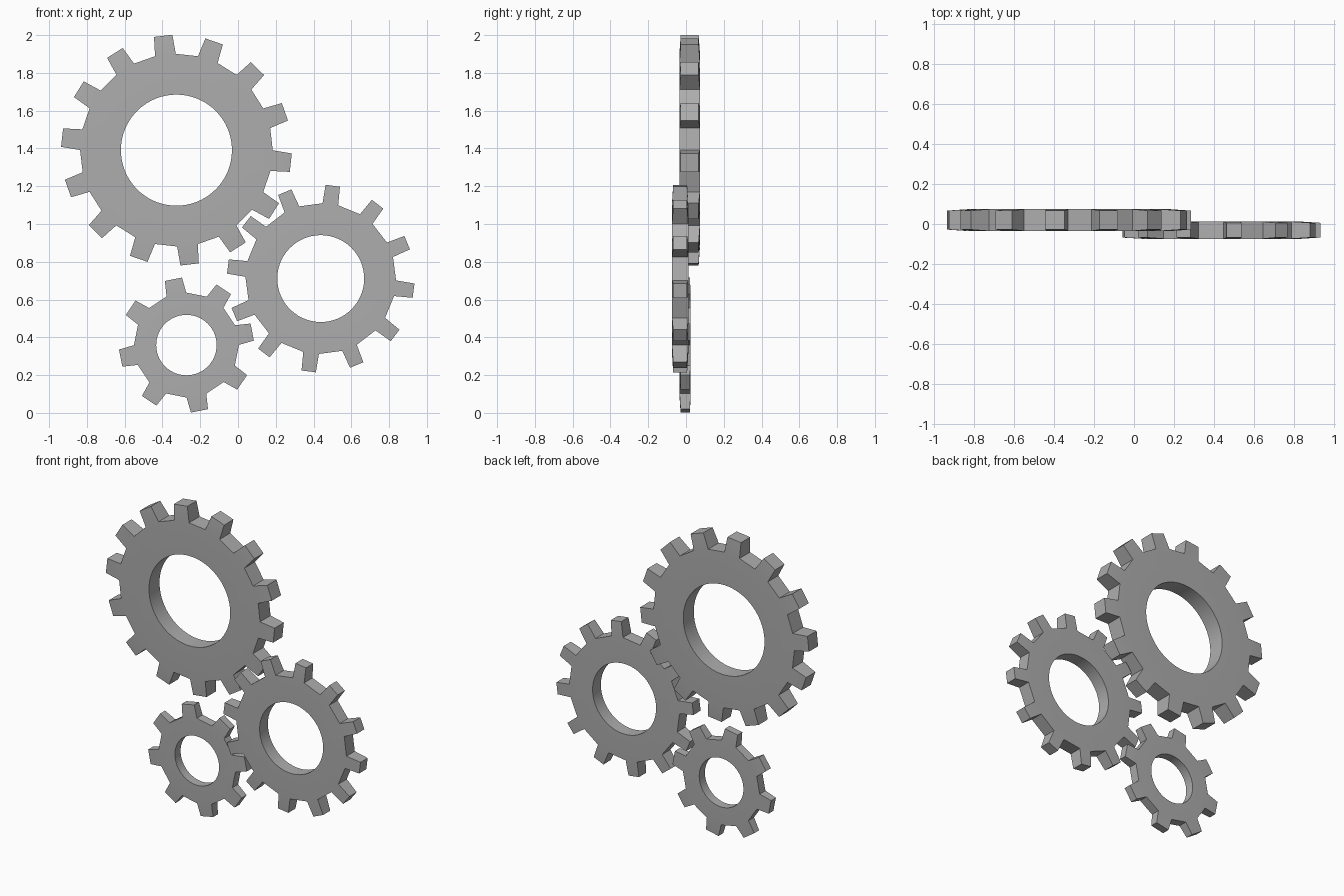
import bpy, bmesh
from math import sin, cos, radians

if "Cube" in bpy.data.objects:
    bpy.data.objects.remove(bpy.data.objects["Cube"])

# dark grey shared by all gears
grey = bpy.data.materials.new("dark_grey")
grey.diffuse_color = (0.42, 0.42, 0.42, 1)
grey.use_nodes = True
grey.node_tree.nodes["Principled BSDF"].inputs["Base Color"].default_value = grey.diffuse_color


def gear(name, cx, cz, y0, y1, teeth, phase, r_hole, r_root, r_tip,
         root_half, tip_half, crown, arc):
    """Ring gear facing -y; phase and tooth half-widths are in degrees."""
    bm = bmesh.new()
    pitch = 360 / teeth

    def ring(r, angles, inset=0.0):
        # matching front and back vertices for each angle
        return [[bm.verts.new((r * cos(radians(a)), y, r * sin(radians(a))))
                 for a in angles] for y in (y0 + inset, y1 - inset)]

    centres = [phase + i * pitch for i in range(teeth)]
    hole = ring(r_hole, [phase - root_half + pitch * j / arc
                         for j in range(teeth * arc)])
    root = ring(r_root, [c + s * root_half for c in centres for s in (-1, 1)])
    tip = ring(r_tip, [c + s * tip_half for c in centres for s in (-1, 1)], crown)

    for i in range(teeth):
        a, b, n = 2 * i, 2 * i + 1, (2 * i + 2) % (2 * teeth)
        # flat body sector and tapered tooth on both sides
        for h, r, t in zip(hole, root, tip):
            inner = [h[(i * arc + j) % len(h)] for j in range(arc + 1)]
            bm.faces.new([r[a], r[b], r[n]] + inner[::-1])
            bm.faces.new([r[a], r[b], t[b], t[a]])
        # rim: flank, tip, flank, gap
        path = [(root, a), (tip, a), (tip, b), (root, b), (root, n)]
        for (p, k), (q, m) in zip(path, path[1:]):
            bm.faces.new([p[0][k], q[0][m], q[1][m], p[1][k]])
    # hole wall
    count = teeth * arc
    for j in range(count):
        k = (j + 1) % count
        bm.faces.new([hole[0][j], hole[0][k], hole[1][k], hole[1][j]])

    bmesh.ops.recalc_face_normals(bm, faces=bm.faces)
    mesh = bpy.data.meshes.new(name)
    bm.to_mesh(mesh)
    bm.free()
    mesh.materials.append(grey)
    ob = bpy.data.objects.new(name, mesh)
    ob.location = (cx, 0, cz)
    bpy.context.collection.objects.link(ob)
    bpy.ops.object.select_all(action='DESELECT')
    ob.select_set(True)
    bpy.context.view_layer.objects.active = ob
    bpy.ops.object.shade_smooth_by_angle(angle=radians(8))


gear("large_gear", -0.326, 1.391, -0.035, 0.074, 14, 96.6,
     0.294, 0.510, 0.611, 6.2, 4.6, 0.007, 5)
gear("medium_gear", 0.438, 0.711, -0.074, 0.012, 12, 82.6,
     0.230, 0.399, 0.497, 6.0, 4.4, 0.006, 5)
gear("small_gear", -0.273, 0.359, -0.034, 0.025, 8, 101.2,
     0.160, 0.278, 0.358, 11.0, 7.4, 0.005, 7)
